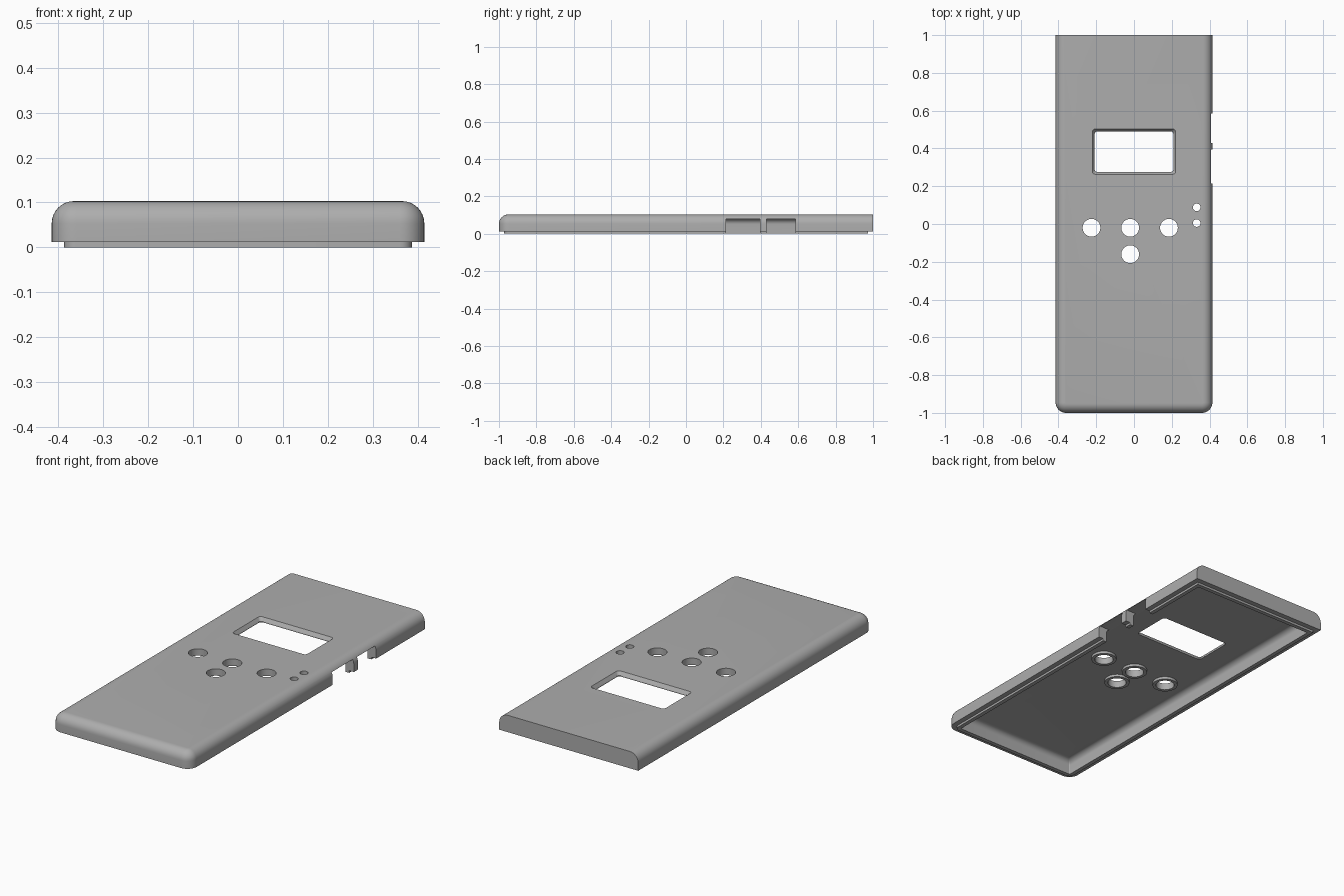
import bpy, bmesh, math

cube = bpy.data.objects.get("Cube")
if cube:
    bpy.data.objects.remove(cube)

HALF_W, HALF_L = 0.415, 1.0
TOP, SEAM, CEILING = 0.103, 0.012, 0.08
FILLET, WALL, LIP = 0.05, 0.05, 0.028

grey = bpy.data.materials.new("plain grey")
grey.use_nodes = True
grey.diffuse_color = (0.42, 0.42, 0.42, 1)
grey.node_tree.nodes["Principled BSDF"].inputs["Base Color"].default_value = grey.diffuse_color


def lofted(name, rings):
    """Join equal-length rings of points into a closed solid."""
    bm = bmesh.new()
    loops = [[bm.verts.new(p) for p in ring] for ring in rings]
    for a, b in zip(loops, loops[1:]):
        for i in range(len(a)):
            j = (i + 1) % len(a)
            bm.faces.new((a[i], a[j], b[j], b[i]))
    bm.faces.new(loops[0])
    bm.faces.new(loops[-1])
    bmesh.ops.recalc_face_normals(bm, faces=bm.faces)
    mesh = bpy.data.meshes.new(name)
    bm.to_mesh(mesh)
    bm.free()
    mesh.materials.append(grey)
    obj = bpy.data.objects.new(name, mesh)
    bpy.context.collection.objects.link(obj)
    return obj


def rounded(x, y, w, l, z, front_r, back_r=0.0, steps=8):
    """Rounded rectangle centred on x, y with half sizes w and l."""
    points = []
    corners = [(1, -1, -90, front_r), (1, 1, 0, back_r), (-1, 1, 90, back_r), (-1, -1, 180, front_r)]
    for sx, sy, start, r in corners:
        for i in range(steps + 1 if r else 1):
            a = math.radians(start + 90 * i / steps)
            points.append((x + sx * (w - r) + r * math.cos(a),
                           y + sy * (l - r) + r * math.sin(a), z))
    return points


def shell_ring(inset, back, z):
    """Shell outline: sides and front move by inset, the square end by back."""
    radius = max(0.055 - inset, 0.004)
    return rounded(0, (inset - back) / 2, HALF_W - inset, HALF_L - (inset + back) / 2, z, radius)


def disc(x, y, r, z):
    return [(x + r * math.cos(i * math.tau / 40), y + r * math.sin(i * math.tau / 40), z)
            for i in range(40)]


def tube(x, y, r, low, high):
    return lofted("round_tool", [disc(x, y, r, low), disc(x, y, r, high)])


def combine(target, tool, operation):
    mod = target.modifiers.new("combine", "BOOLEAN")
    mod.operation, mod.solver, mod.object = operation, "EXACT", tool
    tool.hide_render = True
    bpy.context.view_layer.objects.active = target
    bpy.ops.object.modifier_apply(modifier=mod.name)
    bpy.data.objects.remove(tool)


# Hollow shell: ceiling, inner wall, locating lip, outer wall, rounded top
quarter = [math.radians(90 * i / 8) for i in range(9)]
INNER = 0.03
rings = [shell_ring(WALL + INNER * (1 - math.cos(a)), WALL, CEILING - INNER + INNER * math.sin(a))
         for a in reversed(quarter)]
rings += [shell_ring(WALL, WALL, 0), shell_ring(LIP, LIP, 0),
          shell_ring(LIP, LIP, SEAM), shell_ring(0, 0, SEAM)]
rings += [shell_ring(FILLET * (1 - math.cos(a)), 0, TOP - FILLET + FILLET * math.sin(a))
          for a in quarter]
shell = lofted("case_cover", rings)

# Button holes with raised collars inside
for x, y in [(-0.225, -0.02), (-0.02, -0.02), (0.185, -0.02), (-0.02, -0.16)]:
    combine(shell, tube(x, y, 0.064, CEILING - 0.014, CEILING + 0.01), "UNION")
    combine(shell, tube(x, y, 0.047, 0.03, 0.2), "DIFFERENCE")

# Indicator holes
for y in (0.005, 0.088):
    combine(shell, tube(0.332, y, 0.02, 0.03, 0.2), "DIFFERENCE")

# Screen window with sloped edges
window = [rounded(0, 0.383, 0.221 - d, 0.12 - d, z, 0.017, 0.017)
          for d, z in [(0.012, 0.03), (0.012, 0.085), (0, TOP), (0, 0.2)]]
combine(shell, lofted("window_tool", window), "DIFFERENCE")

# Side port notches, open at the bottom
for low, high in [(0.215, 0.395), (0.43, 0.585)]:
    notch = [rounded(0.4, (low + high) / 2, 0.06, (high - low) / 2, z, 0) for z in (-0.05, CEILING - 0.002)]
    combine(shell, lofted("notch_tool", notch), "DIFFERENCE")

# Smooth fillets, crisp edges
bpy.ops.object.select_all(action="DESELECT")
shell.select_set(True)
bpy.context.view_layer.objects.active = shell
bpy.ops.object.shade_smooth_by_angle(angle=math.radians(30))
